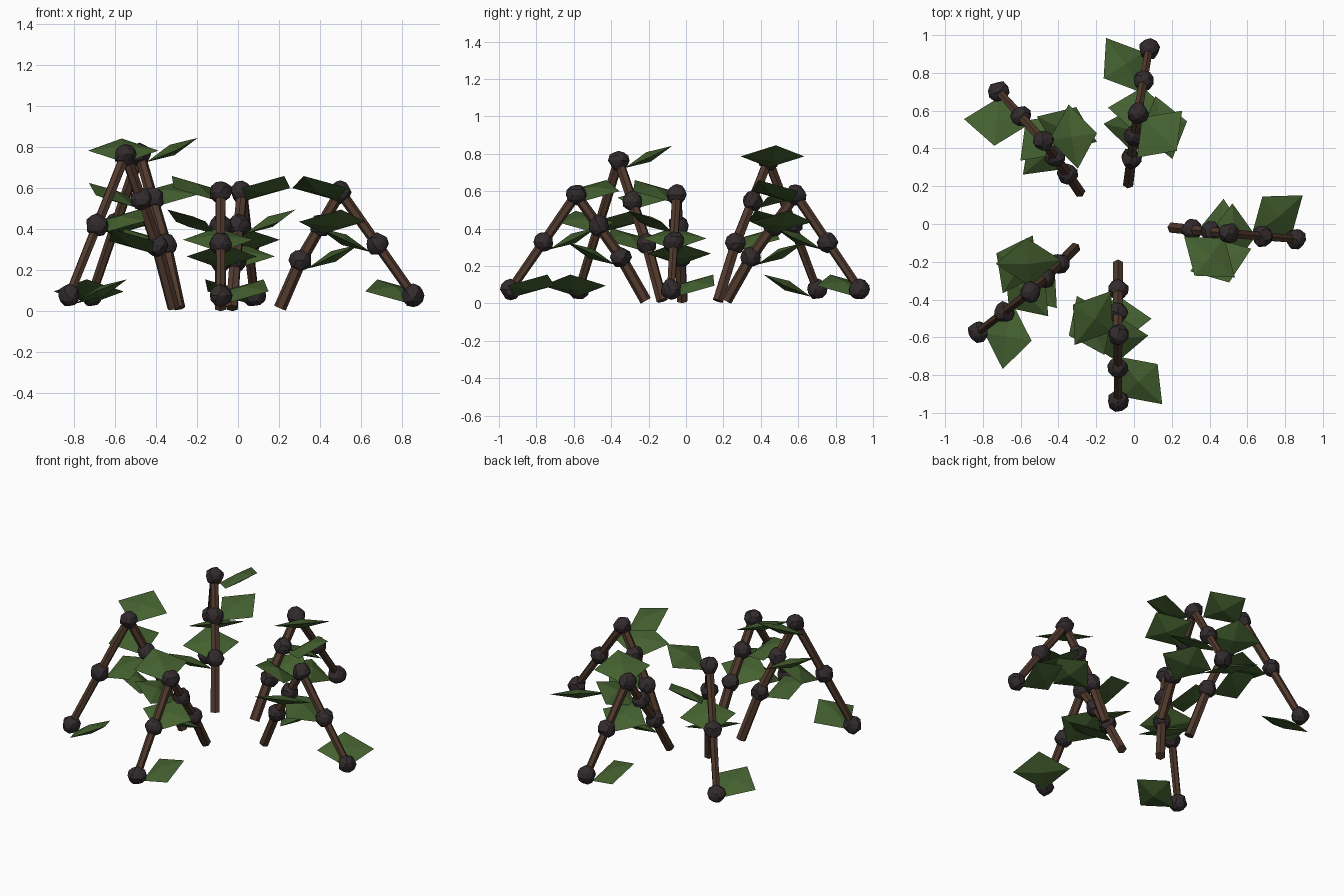
import bpy, bmesh, math, random
from mathutils import Vector, Matrix

if "Cube" in bpy.data.objects:
    bpy.data.objects.remove(bpy.data.objects["Cube"])

random.seed(4)


def material(name, rgb):
    m = bpy.data.materials.new(name)
    m.diffuse_color = (*rgb, 1)
    m.use_nodes = True
    m.node_tree.nodes["Principled BSDF"].inputs["Base Color"].default_value = m.diffuse_color
    return m


BARK = material("brown bark", (0.083, 0.042, 0.026))
LEAF = material("dark green leaf", (0.058, 0.118, 0.029))
BERRY = material("near black berry", (0.032, 0.024, 0.026))


def finish(bm, name, mat):
    bmesh.ops.recalc_face_normals(bm, faces=bm.faces)
    me = bpy.data.meshes.new(name)
    bm.to_mesh(me)
    bm.free()
    me.materials.append(mat)
    ob = bpy.data.objects.new(name, me)
    bpy.context.collection.objects.link(ob)


def add_rod(bm, a, b, r1, r2):
    d = b - a
    rot = d.to_track_quat('Z', 'Y').to_matrix().to_4x4()
    bmesh.ops.create_cone(bm, cap_ends=True, segments=6, radius1=r1, radius2=r2,
                          depth=d.length, matrix=Matrix.Translation((a + b) / 2) @ rot)


def add_berry(bm, p, r=0.054):
    spin = Matrix.Rotation(random.uniform(0, 6.28), 4, 'Z')
    made = bmesh.ops.create_icosphere(bm, subdivisions=2, radius=r, matrix=spin)
    for v in made["verts"]:
        v.co = v.co * random.uniform(0.92, 1.12) + p


def add_leaf(bm, p, azimuth):
    # thin diamond pointing outward and tilted upward
    m = (Matrix.Translation(p + Vector((0, 0, 0.02))) @ Matrix.Rotation(azimuth, 4, 'Z')
         @ Matrix.Translation((0.16, 0, 0)) @ Matrix.Rotation(math.radians(-25), 4, 'Y'))
    ring = [bm.verts.new(m @ Vector(c)) for c in
            ((0.14, 0, 0), (0, 0.172, 0), (-0.14, 0, 0), (0, -0.172, 0))]
    for z in (0.028, -0.028):
        mid = bm.verts.new(m @ Vector((0, 0, z)))
        for i in range(4):
            bm.faces.new((ring[i], ring[(i + 1) % 4], mid))


# each cane: base xy, apex xy, tip xy, apex height
CANES = [
    ((0.205, -0.02), (0.50, -0.05), (0.857, -0.08), 0.58),
    ((-0.03, 0.215), (0.02, 0.587), (0.08, 0.928), 0.58),
    ((-0.288, 0.171), (-0.48, 0.44), (-0.715, 0.70), 0.766),
    ((-0.314, -0.128), (-0.55, -0.36), (-0.825, -0.572), 0.763),
    ((-0.085, -0.215), (-0.085, -0.587), (-0.085, -0.937), 0.58),
]
# leaf headings relative to the cane direction, from base to tip
HEADINGS = (2, 295, 236, 184, 133)

for n, (base, apex, tip, h) in enumerate(CANES, 1):
    base, apex, tip = Vector((*base, 0.014)), Vector((*apex, h)), Vector((*tip, 0.075))
    heading = math.atan2(tip.y - apex.y, tip.x - apex.x)
    inward = Vector((-math.cos(heading), -math.sin(heading), 0))
    nodes = [base.lerp(apex, 0.41) + inward * 0.02, base.lerp(apex, 0.71) + inward * 0.01,
             apex, apex.lerp(tip, 0.5), tip]

    # bent cane: rising and falling rods
    bm = bmesh.new()
    add_rod(bm, base, nodes[0], 0.031, 0.030)
    add_rod(bm, nodes[0], nodes[1], 0.030, 0.028)
    add_rod(bm, nodes[1], apex, 0.028, 0.027)
    add_rod(bm, apex, tip, 0.027, 0.023)
    finish(bm, f"cane_{n}", BARK)

    berries, leaves = bmesh.new(), bmesh.new()
    for p, rel in zip(nodes, HEADINGS):
        add_berry(berries, p)
        add_leaf(leaves, p, heading + math.radians(rel))
    finish(berries, f"berries_{n}", BERRY)
    finish(leaves, f"leaves_{n}", LEAF)
